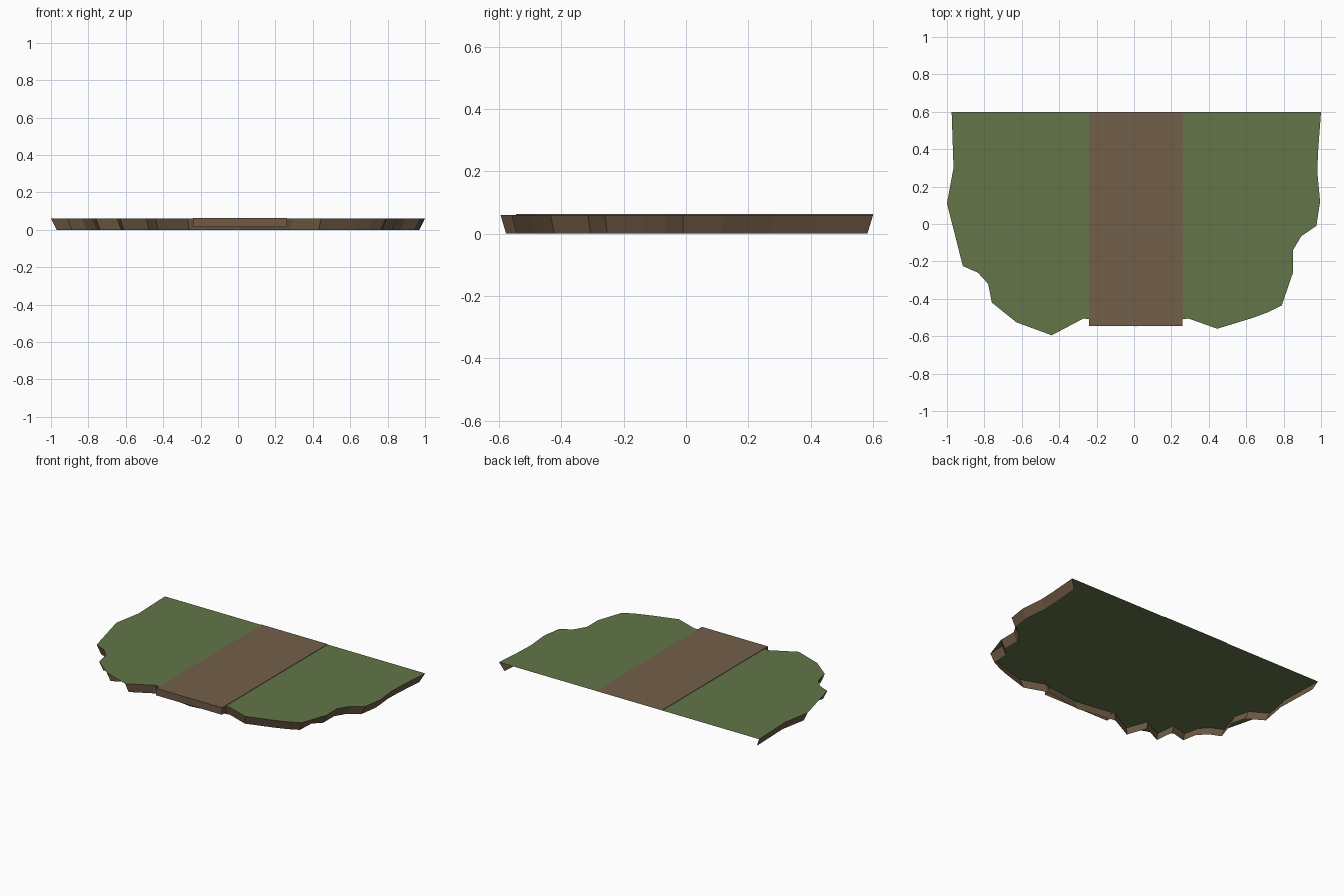
import bpy, bmesh

if "Cube" in bpy.data.objects:
    bpy.data.objects.remove(bpy.data.objects["Cube"])

def material(name, rgb):
    m = bpy.data.materials.new(name)
    m.diffuse_color = (*rgb, 1)
    m.use_nodes = True
    m.node_tree.nodes["Principled BSDF"].inputs["Base Color"].default_value = m.diffuse_color
    return m

GRASS = material("grass green", (0.125, 0.18, 0.065))
EARTH = material("earth brown", (0.16, 0.105, 0.06))
PATH = material("path brown", (0.168, 0.113, 0.07))

TOP = 0.06

def skirted_sheet(name, outline, z_top, z_low, taper, mats):
    """Open shell: flat top plus a skirt along the outline (back edge stays open)."""
    bm = bmesh.new()
    up = [bm.verts.new((x, y, z_top)) for x, y in outline]
    low = [bm.verts.new((x * taper, y * taper, z_low)) for x, y in outline]
    bm.faces.new(up).material_index = 0
    for i in range(len(outline) - 1):
        bm.faces.new((up[i], low[i], low[i + 1], up[i + 1])).material_index = 1
    bmesh.ops.triangulate(bm, faces=[f for f in bm.faces if len(f.verts) > 4])
    mesh = bpy.data.meshes.new(name)
    bm.to_mesh(mesh)
    bm.free()
    for m in mats:
        mesh.materials.append(m)
    ob = bpy.data.objects.new(name, mesh)
    bpy.context.collection.objects.link(ob)
    return ob

# ragged edge of the land, from back left round the front to back right
edge = [(-0.975, 0.6), (-0.965, 0.3), (-1.0, 0.11), (-0.885, 0.04), (-0.86, -0.06),
        (-0.915, -0.225), (-0.835, -0.26), (-0.78, -0.32), (-0.76, -0.42),
        (-0.645, -0.39), (-0.63, -0.525), (-0.49, -0.455), (-0.44, -0.595),
        (-0.27, -0.505), (0.01, -0.547), (0.29, -0.505), (0.445, -0.56),
        (0.56, -0.525), (0.64, -0.50), (0.72, -0.47), (0.79, -0.435),
        (0.795, -0.315), (0.85, -0.26), (0.85, -0.14), (0.895, -0.065),
        (0.975, -0.01), (0.995, 0.12), (0.98, 0.28), (0.985, 0.4), (1.0, 0.6)]
skirted_sheet("grass_land", edge, TOP, 0.0, 0.97, (GRASS, EARTH))

# straight path across the land, with a short lip hanging over the front
xl, xr, yf = -0.24, 0.26, -0.545
skirted_sheet("path_surface", [(xl, 0.6), (xl, -0.5), (xr, -0.5), (xr, 0.6)],
              TOP + 0.003, TOP, 1.0, (PATH, PATH))
skirted_sheet("path_front_lip", [(xl, -0.5), (xl, yf), (xr, yf), (xr, -0.5)],
              TOP + 0.003, 0.015, 1.0, (PATH, EARTH))
